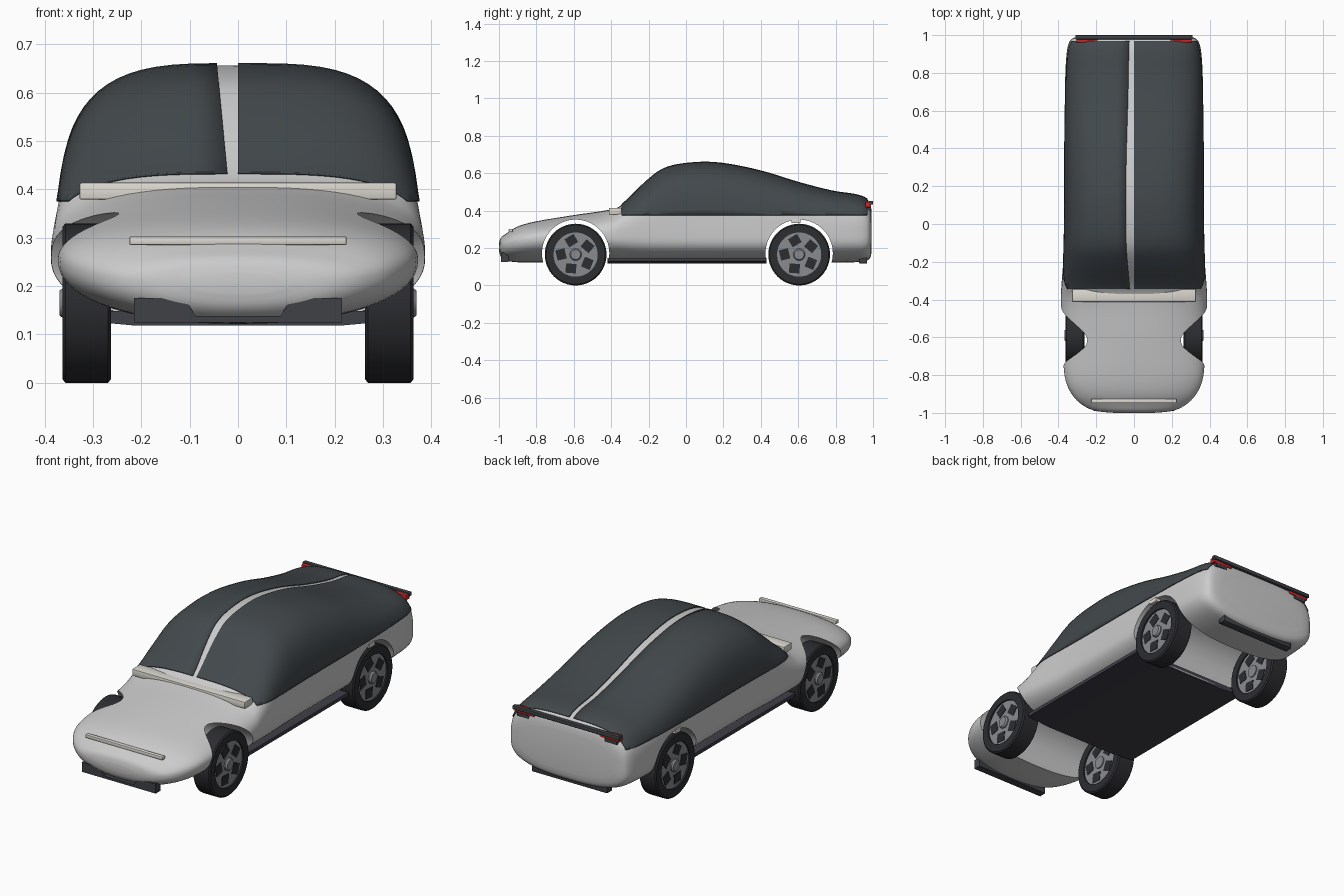
import bpy, bmesh, math
from mathutils import Vector, Matrix

if "Cube" in bpy.data.objects:
    bpy.data.objects.remove(bpy.data.objects["Cube"])


def material(name, r, g, b):
    m = bpy.data.materials.new(name)
    m.diffuse_color = (r, g, b, 1)
    m.use_nodes = True
    m.node_tree.nodes["Principled BSDF"].inputs["Base Color"].default_value = m.diffuse_color
    return m


GLASS = material("dark_glass", 0.055, 0.065, 0.072)
RUBBER = material("rubber", 0.025, 0.026, 0.03)
TRIM = material("dark_trim", 0.05, 0.053, 0.06)
CREAM = material("cream", 0.72, 0.70, 0.64)
RED = material("red", 0.6, 0.02, 0.02)
SKIRT = material("underside", 0.05, 0.05, 0.065)
RIM = material("rim", 0.25, 0.26, 0.28)


def finish(bm, name, mat=None, angle=35):
    bmesh.ops.recalc_face_normals(bm, faces=bm.faces[:])
    me = bpy.data.meshes.new(name)
    bm.to_mesh(me)
    bm.free()
    ob = bpy.data.objects.new(name, me)
    bpy.context.collection.objects.link(ob)
    if mat:
        me.materials.append(mat)
    smooth(ob, angle)
    return ob


def smooth(ob, angle=35):
    bpy.ops.object.select_all(action='DESELECT')
    bpy.context.view_layer.objects.active = ob
    ob.select_set(True)
    bpy.ops.object.shade_smooth_by_angle(angle=math.radians(angle))


def box(name, lo, hi, mat, bevel=0.0):
    lo, hi = Vector(lo), Vector(hi)
    bm = bmesh.new()
    bmesh.ops.create_cube(bm, size=1, matrix=Matrix.Translation((lo + hi) / 2) @ Matrix.Diagonal((*(hi - lo), 1)))
    if bevel:
        bmesh.ops.bevel(bm, geom=bm.edges[:], offset=bevel, segments=2, profile=0.5, affect='EDGES')
    return finish(bm, name, mat)


def extrude_y(name, pts, y0, y1, mat):
    bm = bmesh.new()
    f = bm.faces.new([bm.verts.new((x, y0, z)) for x, z in pts])
    r = bmesh.ops.extrude_face_region(bm, geom=[f])
    bmesh.ops.translate(bm, verts=[v for v in r["geom"] if isinstance(v, bmesh.types.BMVert)], vec=(0, y1 - y0, 0))
    return finish(bm, name, mat)


def lathe_x(name, prof, centre, mat, segs=48, closed=True):
    # profile points are (x, radius), spun about the x axis
    bm = bmesh.new()
    rings = [[bm.verts.new((centre[0] + x, centre[1] + r * math.cos(a), centre[2] + r * math.sin(a)))
              for a in (2 * math.pi * i / segs for i in range(segs))] for x, r in prof]
    for k in range(len(rings) if closed else len(rings) - 1):
        a, b = rings[k], rings[(k + 1) % len(rings)]
        for i in range(segs):
            j = (i + 1) % segs
            bm.faces.new((a[i], a[j], b[j], b[i]))
    if not closed:
        bm.faces.new(rings[0])
        bm.faces.new(rings[-1])
    return finish(bm, name, mat)


# Body stations: y, half width, bottom, top, widest height, upper and lower roundness
STATIONS = [
    (-1.00, .10, .185, .225, .205, 2.0, 2.0),
    (-.990, .20, .155, .255, .212, 2.1, 2.1),
    (-.960, .27, .133, .278, .220, 2.2, 2.2),
    (-.900, .33, .124, .315, .235, 2.2, 2.2),
    (-.800, .368, .122, .343, .250, 2.2, 2.2),
    (-.600, .378, .122, .376, .260, 2.2, 2.2),
    (-.420, .387, .122, .403, .260, 2.6, 2.3),
    (-.340, .385, .122, .433, .260, 3.3, 2.4),
    (-.200, .375, .122, .565, .260, 3.4, 2.6),
    (-.100, .370, .122, .630, .260, 3.5, 2.6),
    (0.050, .367, .122, .655, .260, 3.5, 2.6),
    (0.200, .367, .122, .650, .260, 3.5, 2.6),
    (0.400, .367, .122, .610, .260, 3.5, 2.6),
    (0.600, .366, .122, .549, .260, 3.5, 2.6),
    (0.780, .364, .122, .503, .260, 3.5, 2.6),
    (0.900, .357, .124, .485, .260, 3.5, 2.6),
    (0.960, .344, .130, .465, .262, 3.5, 2.7),
    (0.985, .320, .148, .435, .270, 3.3, 2.7),
    (0.993, .270, .185, .390, .275, 3.0, 2.7),
]


def body_loft(segs=72, sub=4):
    P, rows = STATIONS, []
    n = len(P)
    for i in range(n - 1):
        p0, p1, p2, p3 = P[max(i - 1, 0)], P[i], P[i + 1], P[min(i + 2, n - 1)]
        for k in range(sub):
            t = k / sub
            rows.append([.5 * (2 * b + (c - a) * t + (2 * a - 5 * b + 4 * c - d) * t * t
                               + (3 * b - a - 3 * c + d) * t ** 3) for a, b, c, d in zip(p0, p1, p2, p3)])
    rows.append(P[-1])
    bm, rings = bmesh.new(), []
    for y, w, zb, zt, zc, nu, nl in rows:
        ring = []
        for s in range(segs):
            a = 2 * math.pi * s / segs
            c, d = math.cos(a), math.sin(a)
            e = 2 / (nu if d >= 0 else nl)
            h = zt - zc if d >= 0 else zc - zb
            ring.append(bm.verts.new((w * math.copysign(abs(c) ** e, c), y,
                                      zc + h * math.copysign(abs(d) ** e, d))))
        rings.append(ring)
    for a, b in zip(rings, rings[1:]):
        for s in range(segs):
            j = (s + 1) % segs
            bm.faces.new((a[s], a[j], b[j], b[s]))
    bm.faces.new(rings[0])
    bm.faces.new(rings[-1])
    bmesh.ops.recalc_face_normals(bm, faces=bm.faces[:])
    return bm


# Body with wheel tunnels cut right through
AXLES = (-.59, .605)
body = finish(body_loft(), "body")
for y in AXLES:
    cutter = lathe_x("arch_cutter", [(-.6, .18), (.6, .18)], (0, y, .172), None, 64, False)
    cutter.hide_render = True
    mod = body.modifiers.new("arch", 'BOOLEAN')
    mod.operation, mod.solver, mod.object = 'DIFFERENCE', 'EXACT', cutter
    bpy.context.view_layer.objects.active = body
    bpy.ops.object.modifier_apply(modifier=mod.name)
    bpy.data.objects.remove(cutter)
smooth(body)

# Dark canopy in two halves, leaving a narrow body-coloured stripe
for name, co, no in (("canopy_right", (0, 0, 0), (-1, 0, 0)),
                     ("canopy_left", (-.023, 0, .44), (1, 0, .095))):
    bm = body_loft()
    for c, d in ((co, no), ((0, 0, .375), (0, 0, -1)), ((0, -.342, 0), (0, -1, 0)), ((0, .967, 0), (0, 1, 0))):
        bmesh.ops.bisect_plane(bm, geom=bm.verts[:] + bm.edges[:] + bm.faces[:],
                               plane_co=c, plane_no=d, clear_outer=True)
    bm.normal_update()
    ob = finish(bm, name, GLASS)
    mod = ob.modifiers.new("shell", 'SOLIDIFY')
    mod.thickness, mod.offset = .005, 1

# Wheels: tyre, rim, five windows on each face, hub
for y in AXLES:
    for s in (-1, 1):
        c = (s * .313, y, .165)
        tag = ("front" if y < 0 else "rear") + ("_right" if s > 0 else "_left")
        lathe_x("tyre_" + tag, [(-.05, .118), (-.05, .158), (-.044, .165), (.044, .165), (.05, .158), (.05, .118)],
                c, RUBBER)
        lathe_x("rim_" + tag, [(-.042, .119), (.042, .119)], c, RIM, 48, False)
        lathe_x("hub_" + tag, [(-.048, .032), (.048, .032), (.056, .026)] if s > 0 else
                [(-.056, .026), (-.048, .032), (.048, .032)], c, RIM, 24, False)
        bm = bmesh.new()
        for k in range(5):
            turn = Matrix.Rotation(2 * math.pi * k / 5 + .3, 4, 'X')
            for side in (-.042, .042):
                bmesh.ops.create_cube(bm, size=1, matrix=Matrix.Translation(c) @ turn
                                      @ Matrix.Translation((side, 0, .078))
                                      @ Matrix.Rotation(.25, 4, 'X') @ Matrix.Diagonal((.005, .056, .05, 1)))
        finish(bm, "rim_windows_" + tag, RUBBER)

# Floor pan with side skirts
half = [(.21, .118), (.34, .13), (.34, .148)]
extrude_y("floor_pan", half + [(-x, z) for x, z in reversed(half)], -.42, .43, SKIRT)

# Front intake, notched in the middle
half = [(.215, .125), (.215, .175), (.11, .175), (.088, .138)]
extrude_y("front_intake", half + [(-x, z) for x, z in reversed(half)], -.99, -.95, TRIM)

# Nose light bar and cowl bar
box("nose_light_bar", (-.225, -.948, .285), (.225, -.926, .303), CREAM, .004)
box("cowl_bar", (-.328, -.412, .379), (.328, -.345, .414), CREAM, .004)

# Tail: bar, lamps with housings, lower bumper
box("tail_bar", (-.31, .978, .432), (.31, 1.0, .452), TRIM, .003)
for s in (-1, 1):
    x0, x1 = sorted((s * .19, s * .305))
    box("tail_lamp", (x0, .96, .418), (x1, .99, .446), RED, .003)
    x0, x1 = sorted((s * .22, s * .29))
    box("lamp_housing", (x0, .965, .40), (x1, .99, .418), TRIM)
    # Small side markers above the rear arches
    x0, x1 = sorted((s * .34, s * .368))
    box("side_marker", (x0, .565, .335), (x1, .612, .357), CREAM)
box("rear_bumper", (-.22, .925, .118), (.22, .968, .158), TRIM, .003)
